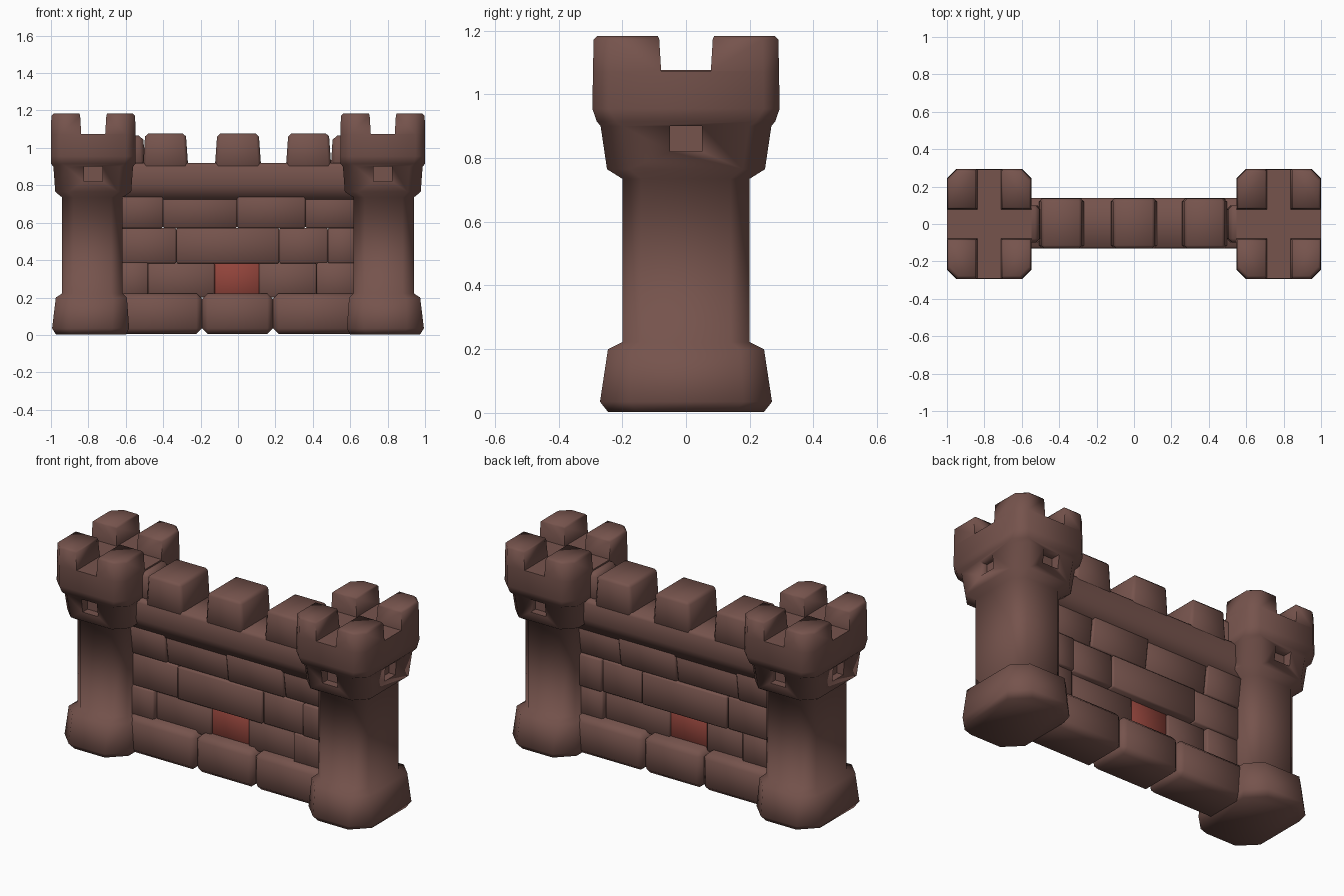
import bpy, bmesh, math

if "Cube" in bpy.data.objects:
    bpy.data.objects.remove(bpy.data.objects["Cube"])

def material(name, rgb):
    m = bpy.data.materials.new(name)
    m.diffuse_color = (*rgb, 1)
    m.use_nodes = True
    m.node_tree.nodes["Principled BSDF"].inputs["Base Color"].default_value = m.diffuse_color
    return m

STONE = material("brown_stone", (0.180, 0.087, 0.073))
RED = material("red_stone", (0.290, 0.058, 0.044))

def finish(bm, name, mat=STONE, angle=85):
    bmesh.ops.recalc_face_normals(bm, faces=bm.faces)
    me = bpy.data.meshes.new(name)
    bm.to_mesh(me)
    bm.free()
    me.materials.append(mat)
    ob = bpy.data.objects.new(name, me)
    bpy.context.collection.objects.link(ob)
    bpy.ops.object.select_all(action='DESELECT')
    bpy.context.view_layer.objects.active = ob
    ob.select_set(True)
    bpy.ops.object.shade_smooth_by_angle(angle=math.radians(angle))
    return ob

def loft(name, rings, angle=85):
    """Stack of closed outlines (lists of 3D points), capped at both ends."""
    bm = bmesh.new()
    loops = [[bm.verts.new(p) for p in r] for r in rings]
    n = len(loops[0])
    for a, b in zip(loops, loops[1:]):
        for i in range(n):
            j = (i + 1) % n
            bm.faces.new((a[i], a[j], b[j], b[i]))
    bm.faces.new(loops[0])
    bm.faces.new(loops[-1])
    return finish(bm, name, angle=angle)

def octagon(cx, hx, hy, z, c):
    return [(cx + x, y, z) for x, y in (
        (hx, -hy + c), (hx, hy - c), (hx - c, hy), (-hx + c, hy),
        (-hx, hy - c), (-hx, -hy + c), (-hx + c, -hy), (hx - c, -hy))]

def block(name, x0, x1, y0, y1, z0, z1, bevel=0.02, mat=STONE, taper=0.0, flare=0.0):
    """Chamfered stone; taper narrows the top in x, flare widens the top in y."""
    bm = bmesh.new()
    bmesh.ops.create_cube(bm, size=1)
    for v in bm.verts:
        t, f = (taper, flare) if v.co.z > 0 else (0, 0)
        v.co = (x1 - t if v.co.x > 0 else x0 + t,
                y1 + f if v.co.y > 0 else y0 - f, z1 if v.co.z > 0 else z0)
    if bevel:
        bmesh.ops.bevel(bm, geom=bm.edges[:], offset=bevel, segments=1,
                        affect='EDGES', profile=0.5)
    return finish(bm, name, mat)

# Towers: (x centre, half x, half y, z, corner chamfer) up to the parapet floor
PROFILE = [(.786, .188, .245, .003, .09), (.788, .206, .270, .035, .09),
           (.784, .190, .245, .20, .075), (.779, .161, .200, .222, .06),
           (.779, .161, .200, .735, .06), (.774, .203, .248, .765, .07),
           (.774, .213, .268, .90, .07), (.774, .226, .280, .915, .06),
           (.774, .226, .294, .955, .05), (.774, .226, .292, 1.073, .05)]
for side, tag in ((-1, "left"), (1, "right")):
    cx = side * 0.774
    tower = loft(tag + "_tower", [octagon(side * px, hx, hy, z, c)
                                  for px, hx, hy, z, c in PROFILE])

    # Small square slots on all four sides of the collar
    cuts = [block("slot_cutter_x", cx - .27, cx - .165, -.05, .05, .82, .90, 0),
            block("slot_cutter_x", cx + .165, cx + .27, -.05, .05, .82, .90, 0),
            block("slot_cutter_y", cx - .05, cx + .05, -.35, -.21, .82, .90, 0),
            block("slot_cutter_y", cx - .05, cx + .05, .21, .35, .82, .90, 0)]
    for c in cuts:
        c.hide_render = True
        mod = tower.modifiers.new("slot", 'BOOLEAN')
        mod.object, mod.operation, mod.solver = c, 'DIFFERENCE', 'EXACT'
        bpy.context.view_layer.objects.active = tower
        bpy.ops.object.modifier_apply(modifier=mod.name)
        bpy.data.objects.remove(c)

    # Four corner merlons with chamfered outer corners
    for sx in (-1, 1):
        for sy in (-1, 1):
            def outline(z, inset, e=0.0):
                ix, iy, ox, oy, c = .064 + e, .078 + e, .226 - inset, .292 - inset, .05
                return [(cx + sx * x, sy * y, z) for x, y in (
                    (ix, iy), (ox, iy), (ox, oy - c), (ox - c, oy), (ix, oy))]
            loft(tag + "_tower_merlon", [outline(1.073, 0), outline(1.172, .002, .006),
                                         outline(1.183, .014, .01)])

# Foot stones, with small open notches at their joints
for x0, x1 in ((-.64, -.192), (-.192, .187), (.187, .64)):
    block("foot_stone", x0, x1, -.13, .136, .005, .222, .03)

# Lowest course: recessed front and back layers whose red stones are offset
for y0, y1, joints in ((-.058, 0, (-.64, -.48, -.125, .113, .42, .64)),
                       (0, .050, (-.64, -.42, -.175, .063, .48, .64))):
    for i, (x0, x1) in enumerate(zip(joints, joints[1:])):
        red = i == 2
        out = 0 if red else (.012 if i in (1, 3) else .035)
        block("red_stone" if red else "wall_stone", x0, x1, y0 - (out if y0 else 0),
              y1 + (out if y1 else 0), .20, .386, .003 if red else .008,
              RED if red else STONE)

# Upper courses: height range, depth, flare and joints along x
COURSES = [(.382, .572, .085, .0, (-.64, -.33, .22, .48, .64)),
           (.570, .74, .080, .022, (-.64, -.40, -.005, .36, .64))]
for r, (z0, z1, depth, flare, joints) in enumerate(COURSES):
    for i, (x0, x1) in enumerate(zip(joints, joints[1:])):
        d = depth + .008 * ((i + r) % 2)
        block("wall_stone", x0, x1, -d, d + .005, z0, z1, .008, flare=flare)

# Overhanging wall top, a profile swept along x
TOP = [(-.100, .725), (-.128, .80), (-.132, .90), (-.120, .918),
       (.126, .918), (.138, .90), (.134, .80), (.106, .725)]
loft("wall_top", [[(x, y, z) for y, z in TOP] for x in (-.64, .64)])

# Wall merlons
for x0, x1 in ((-.51, -.265), (-.125, .125), (.255, .50)):
    block("wall_merlon", x0, x1, -.13, .136, .88, 1.077, .016, taper=.014)
for s in (-1, 1):
    a, b = sorted((s * .495, s * .66))
    block("wall_end_merlon", a, b, -.10, .10, .88, 1.065, .022, taper=.012)
